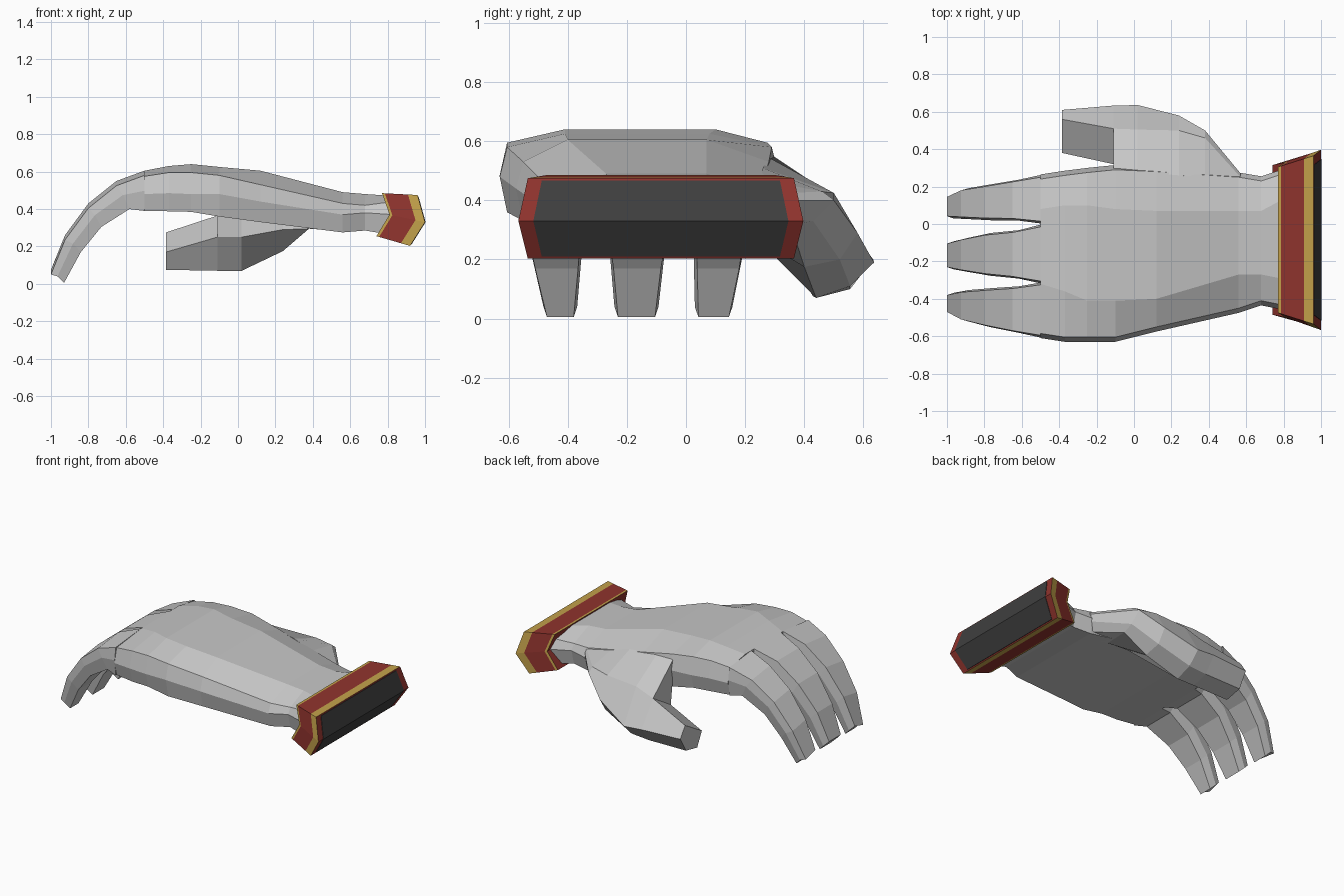
import bpy
import bmesh

old = bpy.data.objects.get("Cube")
if old:
    bpy.data.objects.remove(old, do_unlink=True)


def make_material(name, rgb):
    mat = bpy.data.materials.new(name)
    mat.use_nodes = True
    colour = (*rgb, 1)
    mat.diffuse_color = colour
    mat.node_tree.nodes["Principled BSDF"].inputs["Base Color"].default_value = colour
    return mat


GREY = make_material("light grey", (.57, .57, .57))
RED = make_material("dark red", (.28, .034, .027))
GOLD = make_material("gold", (.55, .36, .07))
BLACK = make_material("charcoal", (.05, .05, .05))


def loft(name, rings, materials=(GREY,), bands=None):
    """Join equal rings of points into a closed, flat-shaded body."""
    bm = bmesh.new()
    loops = [[bm.verts.new(p) for p in ring] for ring in rings]
    count = len(loops[0])
    for band, (a, b) in enumerate(zip(loops, loops[1:])):
        for i in range(count):
            j = (i + 1) % count
            face = bm.faces.new((a[i], a[j], b[j], b[i]))
            face.material_index = bands[band] if bands else 0
    for band, cap in ((0, loops[0]), (-1, loops[-1])):
        # split each cap across its middle so it may be creased
        half = count // 2
        if count == 6:
            parts = (cap[:half + 1], cap[half:] + cap[:1])
        else:
            parts = (cap,)
        for part in parts:
            face = bm.faces.new(part)
            face.material_index = bands[band] if bands else 0
    bmesh.ops.recalc_face_normals(bm, faces=bm.faces)
    mesh = bpy.data.meshes.new(name)
    bm.to_mesh(mesh)
    bm.free()
    for mat in materials:
        mesh.materials.append(mat)
    obj = bpy.data.objects.new(name, mesh)
    bpy.context.collection.objects.link(obj)
    return obj


# Palm: x, front y, back y, ridge front y, ridge back y, ridge z, shoulder z, mid z, bottom z
def palm_ring(x, front, back, ridge_f, ridge_b, ridge, shoulder, mid, bottom):
    bulge = .025
    return [(x, front, bottom), (x, front - bulge, mid), (x, front, shoulder),
            (x, ridge_f, ridge), (x, ridge_b, ridge),
            (x, back, shoulder), (x, back + bulge, mid), (x, back, bottom)]


palm_stations = [
    (.83, -.44, .28, -.3, .15, .47, .44, .37, .26),
    (.68, -.41, .23, -.27, .07, .48, .42, .38, .285),
    (.56, -.45, .25, -.27, .07, .49, .43, .37, .275),
    (.12, -.55, .28, -.4, .07, .605, .53, .44, .33),
    (-.1, -.605, .29, -.41, .08, .625, .58, .48, .36),
    (-.25, -.605, .275, -.41, .1, .64, .595, .48, .385),
    (-.37, -.605, .26, -.36, .1, .63, .595, .485, .388),
    (-.5, -.585, .24, -.32, .08, .605, .575, .48, .39),
]
loft("palm", [palm_ring(*s) for s in palm_stations])

# Fingers share one curled side profile
TOP = [(-.5, .605), (-.65, .55), (-.8, .43), (-.925, .26), (-1, .075)]
BOTTOM = [(-.5, .39), (-.58, .4), (-.73, .305), (-.84, .17), (-.93, .005)]


def finger(name, fronts, backs, drop_front=0, drop_back=0):
    rings = []
    for (tx, tz), (bx, bz), f, b in zip(TOP, BOTTOM, fronts, backs):
        mx, mz, bulge = (tx + bx) / 2, (tz + bz) / 2, .012
        rings.append([(mx, f - bulge, mz), (tx, f, tz - drop_front),
                      (tx, b, tz - drop_back), (mx, b + bulge, mz),
                      (bx, b, bz), (bx, f, bz)])
    return loft(name, rings)


finger("front_finger", (-.595, -.57, -.54, -.51, -.47),
       (-.325, -.345, -.355, -.365, -.38), drop_front=.025)
finger("middle_finger", (-.305, -.28, -.265, -.245, -.23),
       (-.015, -.045, -.06, -.085, -.105))
finger("back_finger", (.015, .03, .032, .038, .042),
       (.25, .225, .2, .18, .145), drop_back=.025)


# Thumb tip, from the web outward
def at_x(x, *points):
    return [(x, y, z) for y, z in points]


thumb_base = ((.51, .365), (.633, .2), (.555, .1), (.44, .07), (.32, .25))
loft("thumb", [
    at_x(-.385, (.56, .275), (.61, .2), (.55, .1), (.43, .075), (.38, .17)),
    at_x(-.11, *thumb_base),
])

# Thumb root and web, joining the side of the palm
loft("thumb_root", [
    at_x(-.11, (.28, .56), *thumb_base),
    at_x(.02, (.28, .545), (.505, .41), (.636, .19), (.555, .11), (.44, .07), (.28, .25)),
    at_x(.24, (.26, .51), (.5, .425), (.58, .29), (.52, .2), (.4, .175), (.22, .29)),
    at_x(.38, (.25, .47), (.46, .43), (.5, .4), (.43, .33), (.36, .3), (.2, .295)),
    at_x(.57, (.2, .44), (.25, .42), (.27, .4), (.265, .35), (.23, .29), (.15, .28)),
])

# Cuff: a flaring, creased band with gold trims
CENTRE = -.085


def cuff_ring(t):
    def mix(a, b):
        return a + (b - a) * t
    top = (mix(.77, .96), mix(.39, .45), mix(.485, .475))
    mid = (mix(.81, 1), mix(.415, .482), mix(.37, .33))
    low = (mix(.74, .92), mix(.4, .45), mix(.255, .203))
    left = [(x, CENTRE + y, z) for x, y, z in (mid, top)]
    right = [(x, CENTRE - y, z) for x, y, z in (top, mid, low)]
    return left + right + [(low[0], CENTRE + low[1], low[2])]


def shrink(ring, side, height):
    """Scale a ring across and up about its own middle crease."""
    mx, _, mz = ring[0]
    return [(mx + (x - mx) * height, CENTRE + (y - CENTRE) * side,
             mz + (z - mz) * height) for x, y, z in ring]


start, end = cuff_ring(0), cuff_ring(1)
loft("cuff",
     [shrink(start, .97, .93), start, cuff_ring(.08), cuff_ring(.73), end,
      shrink(end, .9, .95)],
     (RED, GOLD, BLACK), (0, 1, 0, 1, 0))

# Dark panel closing the open end of the cuff
panel = shrink(end, .895, .945)
loft("cuff_end_panel",
     [[(x - .003, y, z) for x, y, z in panel],
      [(x + .003, y, z) for x, y, z in panel]], (BLACK,))
